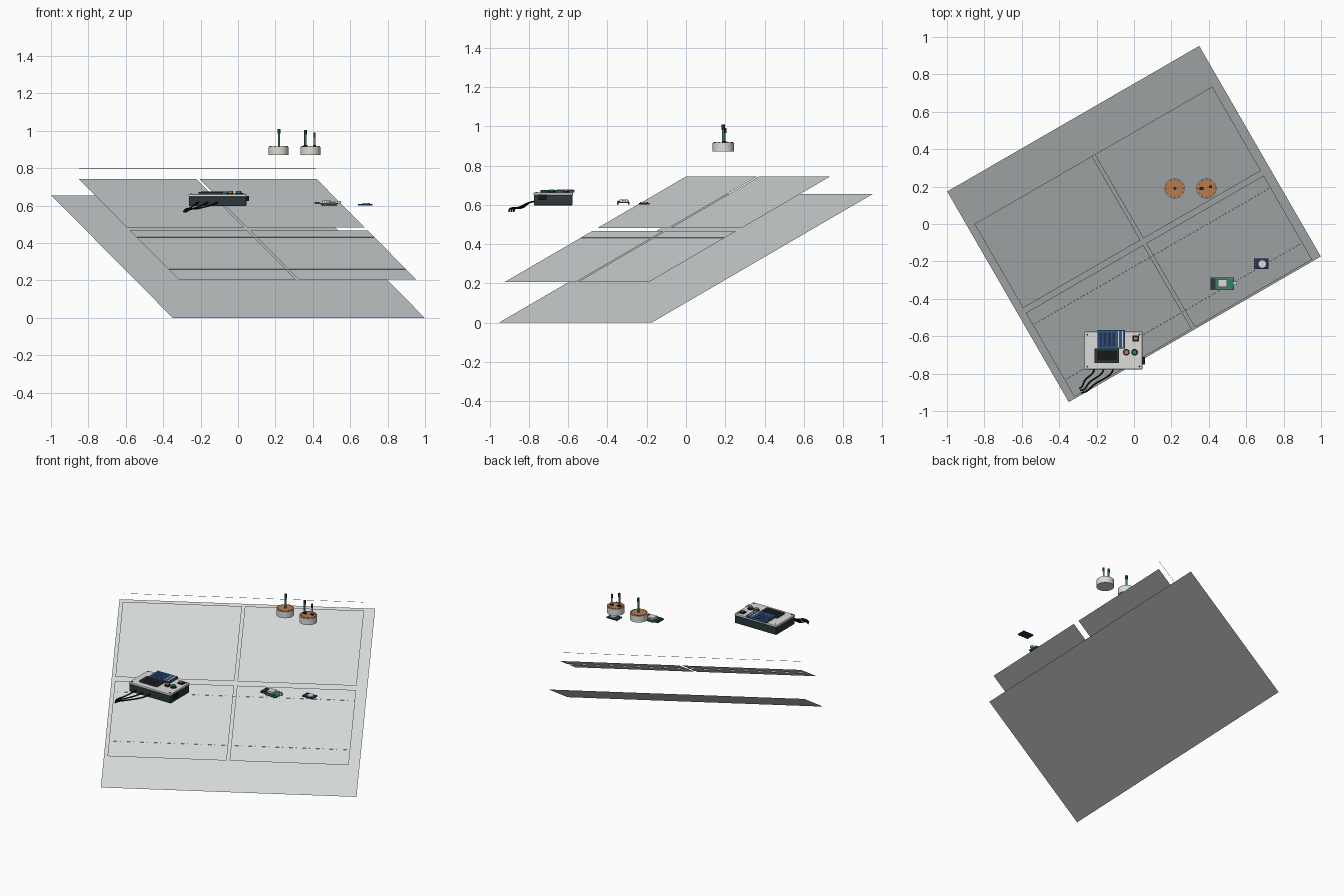
import bpy, bmesh, math
from mathutils import Vector

old = bpy.data.objects.get("Cube")
if old:
    bpy.data.objects.remove(old, do_unlink=True)


def material(name, r, g, b):
    m = bpy.data.materials.new(name)
    m.use_nodes = True
    m.diffuse_color = (r, g, b, 1)
    m.node_tree.nodes["Principled BSDF"].inputs["Base Color"].default_value = (r, g, b, 1)
    return m


PALE = material("pale grey", .66, .69, .69)
WHITE = material("off white", .72, .72, .70)
SLATE = material("dark slate", .025, .04, .043)
BLUE = material("screen blue", .03, .09, .22)
NAVY = material("navy", .015, .035, .09)
GREEN = material("circuit green", .03, .23, .14)
COPPER = material("copper", .48, .2, .08)
BLACK = material("black", .008, .009, .01)


def from_bmesh(name, bm, mat):
    me = bpy.data.meshes.new(name)
    bm.to_mesh(me)
    bm.free()
    me.materials.append(mat)
    ob = bpy.data.objects.new(name, me)
    bpy.context.collection.objects.link(ob)
    return ob


def box(name, mat, x, y, z, bevel=0):
    """Box from (low, high) ranges."""
    bm = bmesh.new()
    bmesh.ops.create_cube(bm, size=1)
    for v in bm.verts:
        v.co = [sum(r) / 2 + c * (r[1] - r[0]) for r, c in zip((x, y, z), v.co)]
    ob = from_bmesh(name, bm, mat)
    if bevel:
        mod = ob.modifiers.new("soft_edges", "BEVEL")
        mod.width = bevel
        mod.segments = 2
    return ob


def rod(name, mat, x, y, z, radius, sides=16):
    """Upright cylinder between two heights."""
    bm = bmesh.new()
    bmesh.ops.create_cone(bm, cap_ends=True, segments=sides, radius1=radius,
                          radius2=radius, depth=z[1] - z[0])
    bmesh.ops.translate(bm, verts=bm.verts, vec=(x, y, sum(z) / 2))
    for f in bm.faces:
        f.smooth = sides > 8 and abs(f.normal.z) < .5
    return from_bmesh(name, bm, mat)


def wire(name, mat, points, radius, smooth=True):
    cu = bpy.data.curves.new(name, "CURVE")
    cu.dimensions = "3D"
    cu.bevel_depth = radius
    cu.bevel_resolution = 1
    cu.use_fill_caps = True
    cu.materials.append(mat)
    sp = cu.splines.new("BEZIER" if smooth else "POLY")
    pts = sp.bezier_points if smooth else sp.points
    pts.add(len(points) - 1)
    for p, co in zip(pts, points):
        if smooth:
            p.co = co
            p.handle_left_type = p.handle_right_type = "AUTO"
        else:
            p.co = (*co, 1)
    ob = bpy.data.objects.new(name, cu)
    bpy.context.collection.objects.link(ob)


# Sloping sheets share one frame: ALONG is level, DOWN runs downhill
ALONG = Vector((math.cos(math.pi / 6), .5, 0))
DOWN = Vector((.5, -math.cos(math.pi / 6), -.504))


def sheet(name, centre, u, v):
    bm = bmesh.new()
    corners = [(u[0], v[0]), (u[0], v[1]), (u[1], v[1]), (u[1], v[0])]
    bm.faces.new([bm.verts.new(centre + ALONG * a + DOWN * b) for a, b in corners])
    return from_bmesh(name, bm, PALE)


sheet("base_board", Vector((0, 0, .3276)), (-.778, .778), (-.65, .65))
MID = Vector((.05, -.095, .475))
for row, v in (("upper", (-.533, -.015)), ("lower", (.015, .533))):
    for side, u in (("right", (-.734, -.009)), ("left", (.009, .734))):
        sheet(f"{row}_{side}_panel", MID, u, v)

# Hair-thin level lines along the panels
for name, v, lift in (("top_line", -.533, .057), ("middle_line", .09, .002),
                      ("bottom_line", .43, .002)):
    mid = MID + DOWN * v + Vector((0, 0, lift))
    wire(name, PALE, [mid - ALONG * .73, mid + ALONG * .73], .0008, False)

# Two round probe cups with copper tops
for i, x in enumerate((.217, .387)):
    rod(f"cup_{i}", WHITE, x, .19, (.872, .914), .054, 32)
    rod(f"cup_top_{i}", COPPER, x, .19, (.913, .917), .051, 32)
    for k in range(12):
        a = k * math.pi / 6
        rod(f"cup_stud_{i}_{k}", SLATE, x + .046 * math.cos(a), .19 + .046 * math.sin(a),
            (.916, .919), .003, 6)


def probe(name, x, y, top, radius, lower):
    rod(name + "_stem", lower, x, y, (.915, top - .025), radius * .8, 10)
    rod(name + "_tip", SLATE, x, y, (top - .025, top), radius, 10)


probe("single_probe", .219, .19, 1.01, .008, GREEN)
probe("tall_probe", .36, .19, 1.005, .008, GREEN)
probe("short_probe", .409, .2, .99, .006, WHITE)
box("probe_foot", BLACK, (.35, .372), (.183, .197), (.916, .925))
box("short_probe_foot", BLACK, (.4, .418), (.193, .207), (.916, .925))

# Control box
box("case_body", SLATE, (-.263, .045), (-.775, -.578), (.597, .648), .005)
box("case_lid", WHITE, (-.265, .045), (-.777, -.576), (.648, .662), .004)
box("blue_module", BLUE, (-.195, -.047), (-.665, -.568), (.662, .676))
for i in range(2):
    x = -.086 + i * .022
    box(f"module_stripe_{i}", WHITE, (x, x + .006), (-.66, -.573), (.676, .677))
for i in range(4):
    x = -.185 + i * .023
    box(f"module_cell_{i}", NAVY, (x, x + .015), (-.655, -.58), (.676, .677))
box("dark_screen", SLATE, (-.21, -.08), (-.742, -.665), (.662, .674))
box("screen_glass", BLACK, (-.198, -.092), (-.73, -.677), (.674, .675))
box("switch_base", BLACK, (-.007, .027), (-.627, -.597), (.662, .669))
box("switch_cap", COPPER, (0, .02), (-.621, -.603), (.669, .677))
for name, x, mat in (("orange", -.041, COPPER), ("green", .003, GREEN)):
    rod(name + "_button_ring", BLACK, x, -.686, (.662, .669), .018, 20)
    rod(name + "_button", mat, x, -.686, (.669, .678), .013, 20)
box("side_connector", BLACK, (.045, .06), (-.752, -.712), (.625, .652))
for x in (-.25, .03):
    for y in (-.762, -.591):
        rod("lid_screw", SLATE, x, y, (.661, .664), .005, 10)

# Loose leads from the front of the box
for i in range(3):
    x = -.21 + i * .05
    d = i * .012
    wire(f"lead_{i}", BLACK, [(x, -.77, .618), (x - .01, -.795, .612),
                              (-.262 + d * 2, -.835 - d, .585),
                              (-.28 + d, -.872 - d, .58),
                              (-.292 + d / 2, -.878 - d, .566)], .0045)

# Green circuit board
box("circuit_board", GREEN, (.41, .535), (-.352, -.287), (.608, .615))
box("radio_shield", WHITE, (.45, .496), (-.338, -.296), (.615, .628))
box("antenna_block", SLATE, (.413, .437), (-.347, -.292), (.615, .62))
box("board_socket", WHITE, (.53, .55), (-.326, -.308), (.612, .624))
for side, y in (("front", -.347), ("back", -.292)):
    box(side + "_header", SLATE, (.445, .528), (y - .004, y + .004), (.602, .608))
    for k in range(8):
        rod(f"{side}_pin_{k}", COPPER, .45 + k * .0105, y, (.598, .622), .002, 6)

# Small round sensor on its navy plate
box("sensor_plate", NAVY, (.641, .718), (-.24, -.185), (.601, .608))
rod("sensor_dome", WHITE, .686, -.214, (.608, .614), .021, 8)
for k in range(4):
    rod(f"sensor_pad_{k}", COPPER, .648, -.232 + k * .013, (.608, .61), .003, 8)
